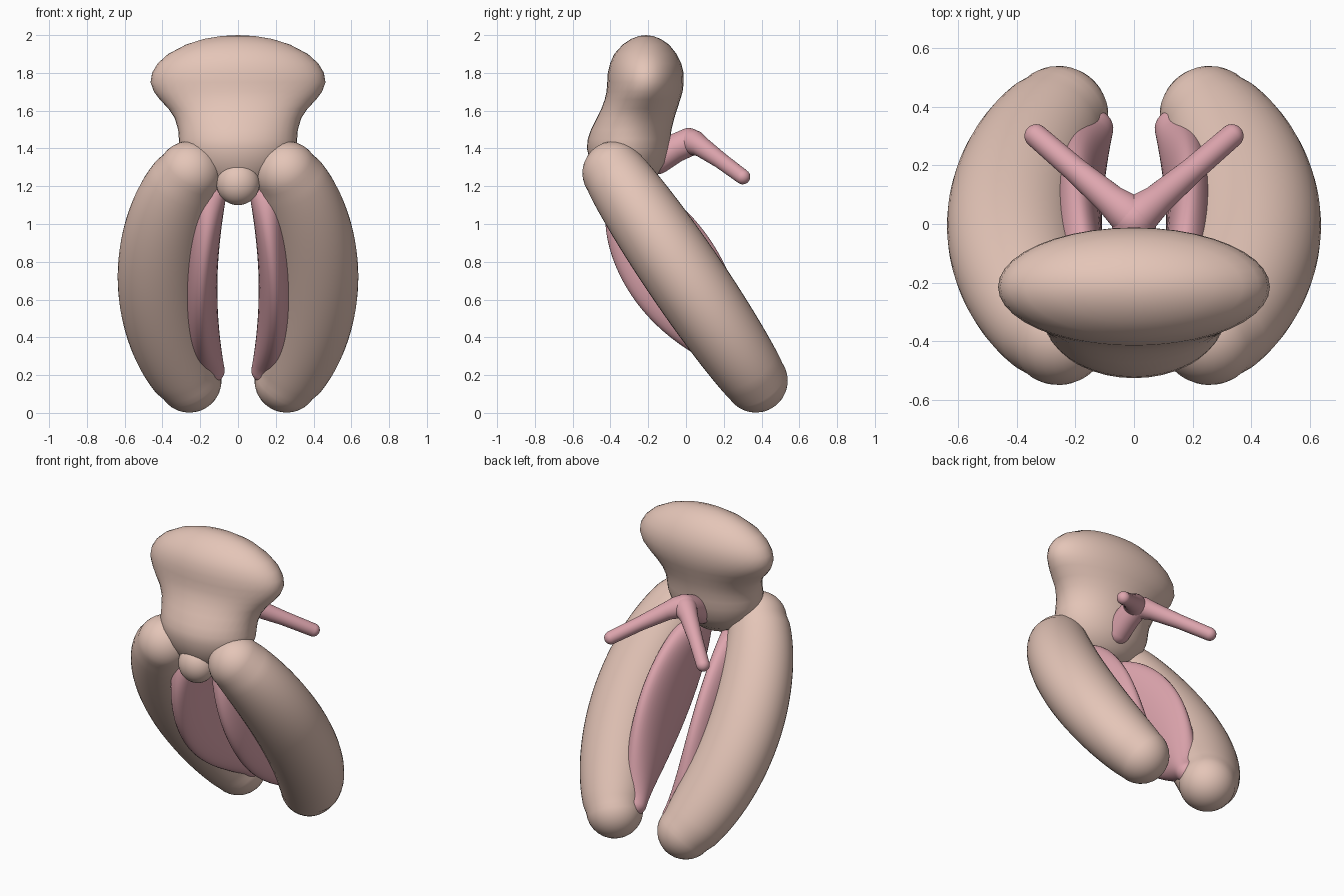
import bpy, bmesh, math
from mathutils import Vector

if "Cube" in bpy.data.objects:
    bpy.data.objects.remove(bpy.data.objects["Cube"])

def material(name, rgb):
    m = bpy.data.materials.new(name)
    m.diffuse_color = (*rgb, 1)
    m.use_nodes = True
    m.node_tree.nodes["Principled BSDF"].inputs["Base Color"].default_value = m.diffuse_color
    return m

skin = material("skin_beige", (0.78, 0.56, 0.478))
pink = material("soft_pink", (0.73, 0.378, 0.424))
SIDES = 40

def loft(name, rings, mat, mirror=False):
    """Join rings of points into a closed smooth skin; one-point rings are poles."""
    bm = bmesh.new()
    rows = [[bm.verts.new(p) for p in r] for r in rings]
    for a, b in zip(rows, rows[1:]):
        for i in range(SIDES):
            j = (i + 1) % SIDES
            if len(a) == 1:
                bm.faces.new((a[0], b[i], b[j]))
            elif len(b) == 1:
                bm.faces.new((a[i], a[j], b[0]))
            else:
                bm.faces.new((a[i], a[j], b[j], b[i]))
    bmesh.ops.recalc_face_normals(bm, faces=bm.faces)
    for f in bm.faces:
        f.smooth = True
    me = bpy.data.meshes.new(name)
    bm.to_mesh(me)
    bm.free()
    me.materials.append(mat)
    ob = bpy.data.objects.new(name, me)
    bpy.context.collection.objects.link(ob)
    if mirror:
        mod = ob.modifiers.new("mirror", 'MIRROR')
        mod.use_mirror_merge = False
    return ob

def ellipse(c, u, v, ru, rv):
    return [c + u * ru * math.cos(2 * math.pi * i / SIDES)
            + v * rv * math.sin(2 * math.pi * i / SIDES) for i in range(SIDES)]

def tube(name, path, mat, up, mirror=False):
    """Round-ended tube; path holds (centre, radius along up, radius across)."""
    pts = [Vector(p[0]) for p in path]
    n = len(pts)
    rings = []
    for k in range(n):
        t = (pts[min(k + 1, n - 1)] - pts[max(k - 1, 0)]).normalized()
        side = t.cross(up).normalized()
        v = side.cross(t)
        ru, rs = path[k][1:]
        cap = min(ru, rs)
        angles = [0]
        if k == 0:
            angles = [-math.pi / 2 * i / 8 for i in range(8, -1, -1)]
        elif k == n - 1:
            angles = [math.pi / 2 * i / 8 for i in range(9)]
        for a in angles:
            c = pts[k] + t * cap * math.sin(a)
            if abs(a) > 1.57:
                rings.append([c])
            else:
                rings.append(ellipse(c, v, side, ru * math.cos(a), rs * math.cos(a)))
    return loft(name, rings, mat, mirror)

# Slanted plane shared by the outer and inner folds
AXIS = Vector((0, 0.563, -0.826))
NORMAL = Vector((0, 0.826, 0.563))
MID = Vector((0, -0.005, 0.72))
X = Vector((1, 0, 0))

# Outer folds: bowed, thick, round-ended
path = []
for i in range(33):
    t = -1 + i / 16
    b = 1 - t * t
    path.append((MID + AXIS * 0.665 * t + X * (0.257 + 0.148 * b ** 0.9),
                 0.169 + 0.037 * b ** 0.8, 0.17 + 0.062 * b ** 0.65))
tube("outer_fold", path, skin, NORMAL, True)

# Inner folds: thin blades lying on the inner faces of the outer folds
path = []
for i in range(41):
    t = -0.93 + 1.83 * i / 40
    b = 1 - t * t
    u = min(1, abs(t + 0.12))
    r = 0.07 + 0.185 * (1 - u * u) ** 1.2
    if t < 0:
        r *= math.sqrt(1 - (t / 0.95) ** 6)
    path.append((MID + AXIS * 0.665 * t - NORMAL * 0.035 * b
                 + X * (0.13 + 0.065 * b + 0.01 * t), r, 0.08 + 0.006 * b))
tube("inner_fold", path, pink, NORMAL, True)

# Upper mound: z, half width, front y, back y
profile = [(1.19, .12, -.42, -.23), (1.24, .215, -.465, -.165), (1.32, .28, -.505, -.11),
           (1.40, .31, -.525, -.09), (1.45, .313, -.52, -.083), (1.50, .317, -.503, -.077),
           (1.56, .335, -.473, -.062), (1.61, .368, -.448, -.046), (1.66, .415, -.43, -.03),
           (1.70, .445, -.421, -.018), (1.75, .463, -.417, -.012), (1.80, .455, -.414, -.013),
           (1.85, .425, -.402, -.025), (1.90, .37, -.38, -.05), (1.95, .275, -.335, -.09),
           (1.98, .18, -.29, -.135), (1.995, .09, -.25, -.175)]
rings = [[Vector((0, -0.32, 1.175))]]
for z, rx, y0, y1 in profile:
    rings.append(ellipse(Vector((0, (y0 + y1) / 2, z)), X, Vector((0, 1, 0)), rx, (y1 - y0) / 2))
rings.append([Vector((0, -0.212, 2.0))])
loft("upper_mound", rings, skin)

# Small hood tucked under the front of the mound
rings = []
for i in range(21):
    a = math.pi * (i / 20 - 0.5)
    c = Vector((0, -0.425, 1.217 + 0.117 * math.sin(a)))
    rings.append([c] if i in (0, 20) else
                 ellipse(c, X, Vector((0, 1, 0)), 0.115 * math.cos(a), 0.1 * math.cos(a)))
loft("hood", rings, skin)

# Forked rear part: a stem and two mirrored arms
UP = Vector((0, 0, 1))
stem = [((0, -.15, 1.34), .076), ((0, -.06, 1.40), .076), ((0, .015, 1.433), .075)]
arm = [((0, .015, 1.433), .075), ((.04, .05, 1.428), .065), ((.08, .082, 1.408), .054),
       ((.2, .185, 1.335), .043), ((.333, .3, 1.25), .04)]
tube("fork_stem", [(p, r, r) for p, r in stem], pink, UP)
tube("fork_arm", [(p, r, r) for p, r in arm], pink, UP, True)
